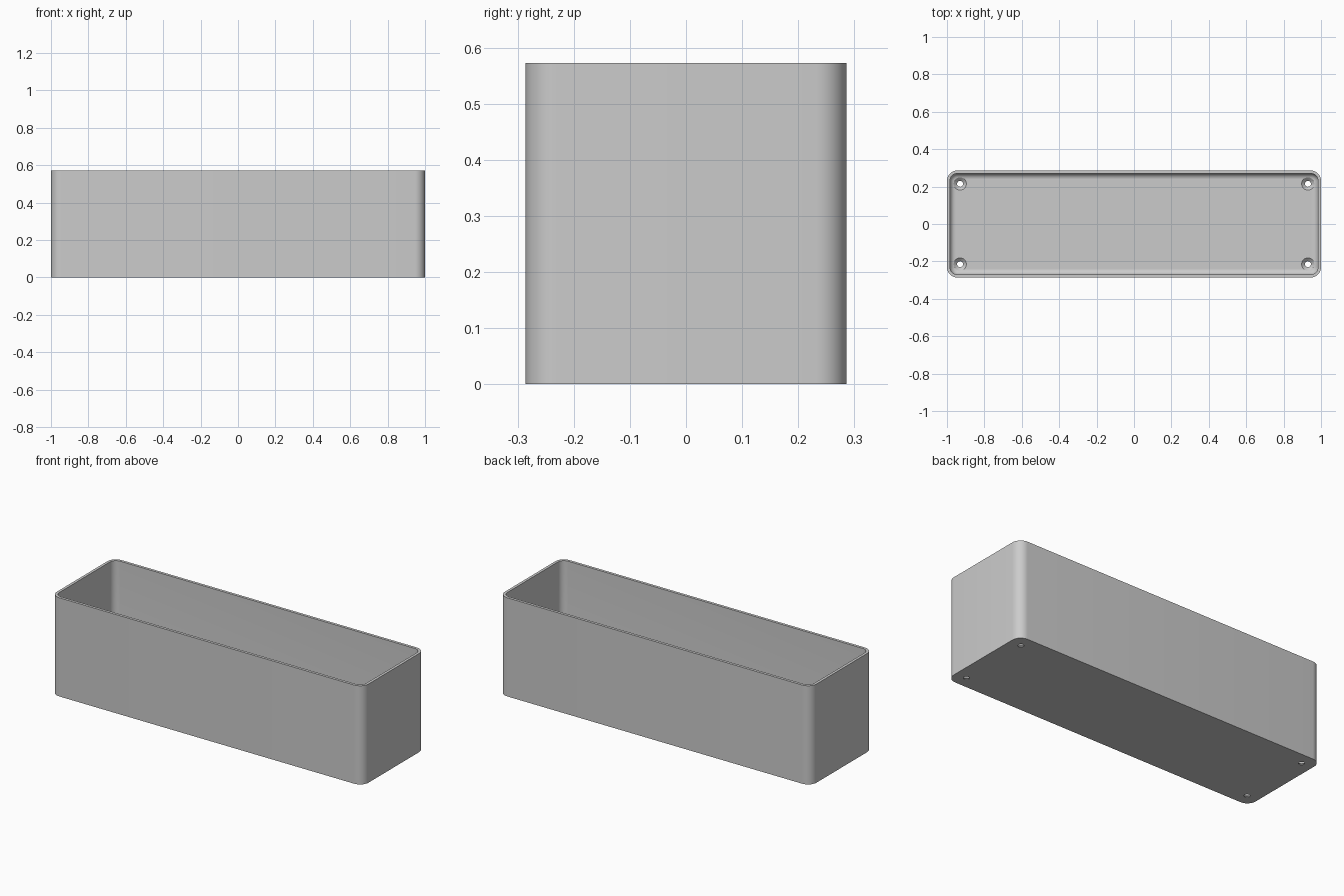
import bpy
import bmesh
from math import cos, sin, pi

if "Cube" in bpy.data.objects:
    bpy.data.objects.remove(bpy.data.objects["Cube"])

HALF_X, HALF_Y, HEIGHT = 1.0, 0.286, 0.572
CORNER, WALL, FLOOR, FILLET = 0.055, 0.016, 0.02, 0.03
HOLE_X, HOLE_Y = 0.93, 0.215

grey = bpy.data.materials.new("light grey")
grey.use_nodes = True
colour = (0.6, 0.6, 0.6, 1)
grey.diffuse_color = colour
grey.node_tree.nodes["Principled BSDF"].inputs["Base Color"].default_value = colour


def rounded_ring(bm, inset, z, steps=10):
    """Rounded rectangle, inset from the outer wall."""
    r = CORNER - inset
    cx, cy = HALF_X - CORNER, HALF_Y - CORNER
    ring = []
    for q, (sx, sy) in enumerate([(1, 1), (-1, 1), (-1, -1), (1, -1)]):
        for i in range(steps + 1):
            a = (q + i / steps) * pi / 2
            ring.append(bm.verts.new((sx * cx + r * cos(a), sy * cy + r * sin(a), z)))
    return ring


def circle_ring(bm, x, y, r, z, n=32):
    return [bm.verts.new((x + r * cos(2 * pi * i / n), y + r * sin(2 * pi * i / n), z))
            for i in range(n)]


def loft(bm, rings):
    """Skin the rings in order and cap both ends."""
    for a, b in zip(rings, rings[1:]):
        for i in range(len(a)):
            j = (i + 1) % len(a)
            bm.faces.new((a[i], a[j], b[j], b[i]))
    bm.faces.new(rings[0][::-1])
    bm.faces.new(rings[-1])


def make_object(name, bm):
    bmesh.ops.recalc_face_normals(bm, faces=bm.faces)
    mesh = bpy.data.meshes.new(name)
    bm.to_mesh(mesh)
    bm.free()
    mesh.materials.append(grey)
    obj = bpy.data.objects.new(name, mesh)
    bpy.context.collection.objects.link(obj)
    return obj


# Open box: outer wall, rim, inner wall, floor fillet
bm = bmesh.new()
profile = [(0, 0), (0, HEIGHT), (WALL, HEIGHT)]
for i in range(9):
    a = i / 8 * pi / 2
    profile.append((WALL + FILLET * (1 - cos(a)), FLOOR + FILLET * (1 - sin(a))))
loft(bm, [rounded_ring(bm, inset, z) for inset, z in profile])
box = make_object("open_box", bm)

# Countersunk screw holes in the floor corners
bm = bmesh.new()
hole_profile = [(0.016, -0.02), (0.016, 0.004), (0.034, FLOOR), (0.034, 0.08)]
for sx in (-1, 1):
    for sy in (-1, 1):
        loft(bm, [circle_ring(bm, sx * HOLE_X, sy * HOLE_Y, r, z) for r, z in hole_profile])
cutter = make_object("screw_hole_cutter", bm)
cutter.hide_render = True

cut = box.modifiers.new("screw_holes", 'BOOLEAN')
cut.operation = 'DIFFERENCE'
cut.solver = 'EXACT'
cut.object = cutter
bpy.ops.object.select_all(action='DESELECT')
bpy.context.view_layer.objects.active = box
box.select_set(True)
bpy.ops.object.modifier_apply(modifier=cut.name)
bpy.data.objects.remove(cutter)
bpy.ops.object.shade_smooth_by_angle(angle=pi / 6)
